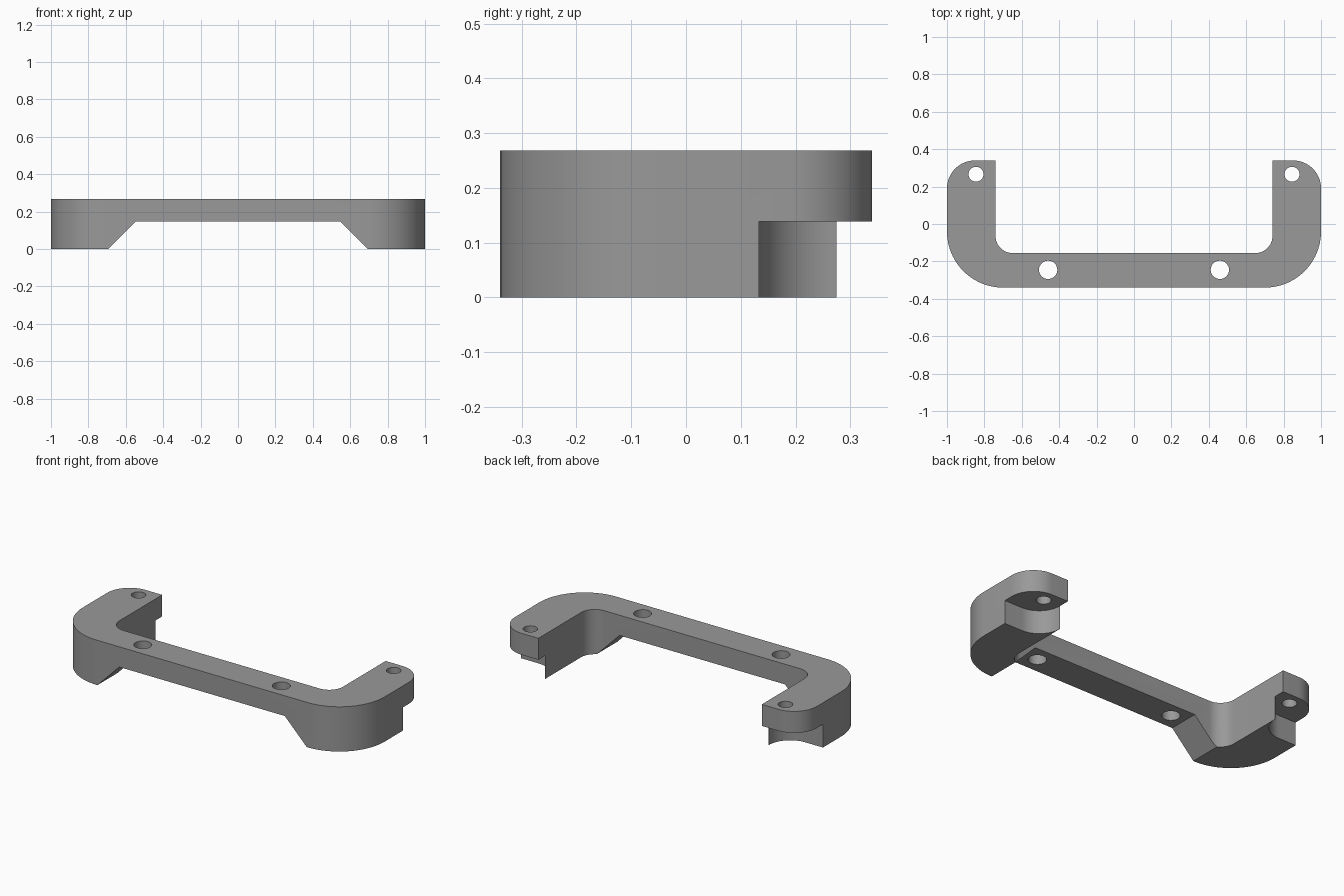
import bpy, bmesh, math

if "Cube" in bpy.data.objects:
    bpy.data.objects.remove(bpy.data.objects["Cube"])

TOP = 0.268


def arc(cx, cy, r, a0, a1, n=16):
    """Points on an arc, angles in degrees."""
    return [(cx + r * math.cos(math.radians(a0 + (a1 - a0) * i / n)),
             cy + r * math.sin(math.radians(a0 + (a1 - a0) * i / n)))
            for i in range(n + 1)]


def prism(name, pts, lo, hi, axis="z"):
    """Extrude a closed outline along z (outline in xy) or y (outline in xz)."""
    place = (lambda p, d: (p[0], p[1], d)) if axis == "z" else (lambda p, d: (p[0], d, p[1]))
    bm = bmesh.new()
    base = [bm.verts.new(place(p, lo)) for p in pts]
    cap = [bm.verts.new(place(p, hi)) for p in pts]
    bm.faces.new(base)
    bm.faces.new(cap)
    for i in range(len(pts)):
        j = (i + 1) % len(pts)
        bm.faces.new((base[i], base[j], cap[j], cap[i]))
    bmesh.ops.recalc_face_normals(bm, faces=bm.faces)
    me = bpy.data.meshes.new(name)
    bm.to_mesh(me)
    bm.free()
    ob = bpy.data.objects.new(name, me)
    bpy.context.collection.objects.link(ob)
    return ob


def cut(target, cutter):
    """Subtract the cutter, then discard it."""
    bpy.context.view_layer.objects.active = target
    mod = target.modifiers.new("cut", "BOOLEAN")
    mod.operation = "DIFFERENCE"
    mod.solver = "EXACT"
    mod.object = cutter
    bpy.ops.object.modifier_apply(modifier=mod.name)
    bpy.data.objects.remove(cutter)


def both_sides(pts):
    return [(x, y) for x, y in pts], [(-x, y) for x, y in pts]


# U-shaped bracket: right half outline, mirrored to the left
half = (arc(0.70, -0.04, 0.30, -90, 0, 24)          # large front corner
        + arc(0.85, 0.19, 0.15, 0, 90)              # rounded arm end
        + [(0.74, 0.34)]
        + arc(0.65, -0.065, 0.09, 0, -90, 12))      # inner fillet
outline = half + [(-x, y) for x, y in reversed(half)]
bracket = prism("bracket", outline, 0, TOP)

# Relief under the front bar with sloping ends
cut(bracket, prism("bar_relief", [(-0.792, -0.1), (-0.548, 0.147), (0.548, 0.147), (0.792, -0.1)],
                   -0.5, 0.5, "y"))

# Curved notches under the arm ends
notch = [(1.1, 0.133)] + arc(0.883, 0.275, 0.142, -90, -180) + [(0.70, 0.276), (0.70, 0.5), (1.1, 0.5)]
for pts in both_sides(notch):
    cut(bracket, prism("arm_notch", pts, -0.1, 0.139))

# Screw holes in the bar and the arm ends
for x, y, r in ((0.459, -0.245, 0.049), (0.845, 0.266, 0.04)):
    for pts in both_sides(arc(x, y, r, 0, 348.75, 31)):
        cut(bracket, prism("screw_hole", pts, -0.1, 0.4))

# Single grey finish
grey = bpy.data.materials.new("grey")
grey.diffuse_color = (0.32, 0.32, 0.32, 1)
grey.use_nodes = True
grey.node_tree.nodes["Principled BSDF"].inputs["Base Color"].default_value = grey.diffuse_color
bracket.data.materials.clear()
bracket.data.materials.append(grey)
for p in bracket.data.polygons:
    p.material_index = 0

bpy.ops.object.select_all(action="DESELECT")
bracket.select_set(True)
bpy.context.view_layer.objects.active = bracket
bpy.ops.object.shade_smooth_by_angle(angle=math.radians(30))
